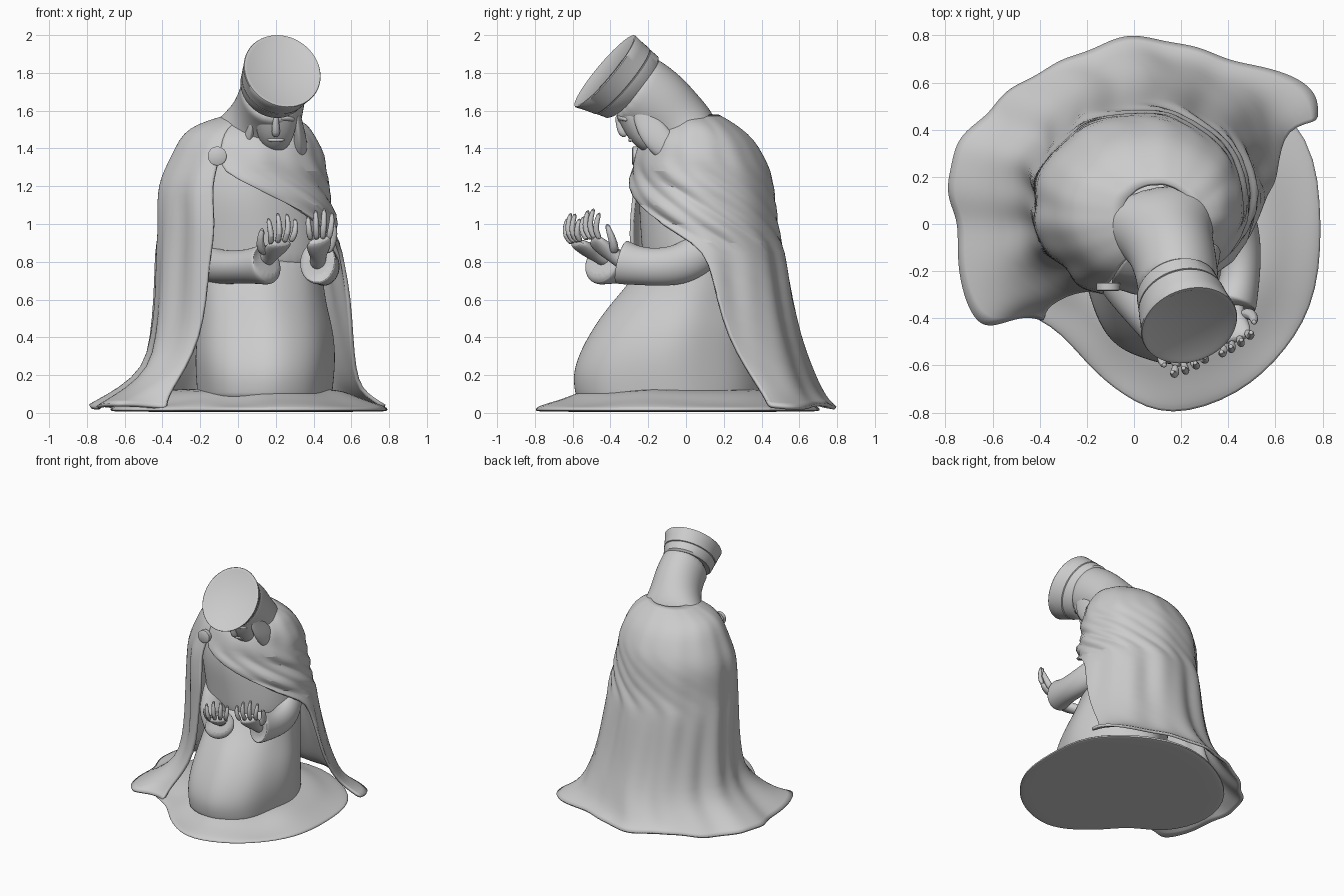
import bpy, bmesh
from math import sin, cos, pi, radians, exp
from mathutils import Vector

X, Z = Vector((1, 0, 0)), Vector((0, 0, 1))


def loft(name, rings, closed=True, caps=True, sub=2, thick=0):
    """Skin a list of equal-length point rings."""
    bm = bmesh.new()
    rows = [[bm.verts.new(p) for p in r] for r in rings]
    n = len(rows[0])
    for a, b in zip(rows, rows[1:]):
        for i in range(n if closed else n - 1):
            j = (i + 1) % n
            bm.faces.new((a[i], a[j], b[j], b[i]))
    if caps:
        bm.faces.new(rows[0])
        bm.faces.new(rows[-1])
    bmesh.ops.recalc_face_normals(bm, faces=bm.faces)
    me = bpy.data.meshes.new(name)
    bm.to_mesh(me)
    bm.free()
    ob = bpy.data.objects.new(name, me)
    bpy.context.collection.objects.link(ob)
    if sub:
        m = ob.modifiers.new("smooth", 'SUBSURF')
        m.levels = m.render_levels = sub
    if thick:
        m = ob.modifiers.new("cloth", 'SOLIDIFY')
        m.thickness, m.offset = thick, 0
    return ob


def tube(name, path, ref=X, axis=None, seg=16, sub=2):
    """Elliptical sections (x, y, z, a, b) along a path; a lies along ref."""
    pts = [Vector(p[:3]) for p in path]
    rings = []
    for i, p in enumerate(path):
        t = axis or pts[min(i + 1, len(pts) - 1)] - pts[max(i - 1, 0)]
        t = Vector(t).normalized()
        s = (ref - t * ref.dot(t)).normalized()
        u = t.cross(s)
        rings.append([pts[i] + s * p[3] * cos(k * 2 * pi / seg) + u * p[4] * sin(k * 2 * pi / seg)
                      for k in range(seg)])
    return loft(name, rings, sub=sub)


def stack(name, rows, fold=0.0, seg=40):
    """Horizontal ellipses (z, cx, cy, rx, ry) with soft folds."""
    rings = []
    for z, cx, cy, rx, ry in rows:
        ring = []
        for k in range(seg):
            t = k * 2 * pi / seg
            f = 1 + fold * (sin(5 * t + 3 * z) + .6 * sin(8 * t + 1))
            ring.append((cx + rx * f * cos(t), cy + ry * f * sin(t), z))
        rings.append(ring)
    return loft(name, rings)


# Spread hem of the robe on the floor
outline = [(-.34, -.42), (-.2, -.6), (-.05, -.73), (.15, -.83), (.45, -.73), (.65, -.54), (.79, -.3),
           (.80, .1), (.74, .45), (.25, .76), (-.2, .67), (-.6, .38), (-.72, 0), (-.58, -.34)]
hem = []
for s, z in [(.97, .005), (1, .01), (1, .03), (.92, .045), (.8, .07), (.68, .11), (.5, .13)]:
    hem.append([(.1 + (x - .1) * s, -.05 + (y + .05) * s, z + (.018 * sin(i * 2.3) if .04 < z < .12 else 0))
                for i, (x, y) in enumerate(outline)])
loft("robe_hem", hem)

# Kneeling skirt and torso
stack("skirt", [(.05, .14, -.1, .35, .48), (.1, .14, -.1, .355, .49), (.2, .14, -.11, .365, .495),
                (.32, .14, -.1, .37, .465), (.45, .14, -.06, .355, .43), (.56, .13, -.01, .335, .4),
                (.66, .12, .04, .33, .36), (.76, .11, .06, .33, .31), (.86, .1, .06, .33, .27)], .016)
stack("torso", [(.7, .1, .05, .34, .27), (.85, .1, .05, .36, .28), (1., .08, .06, .37, .3),
                (1.15, .06, .07, .37, .32), (1.3, .06, .06, .33, .29), (1.42, .08, .02, .24, .22),
                (1.48, .1, 0, .15, .15)], .008)

# Cloak: z, centre x, y, radius x, y, start and end angle of the open front
cloak = [(.025, 0, .15, .78, .635, 241, 24), (.06, .01, .14, .735, .6, 238, 26),
         (.12, .03, .13, .655, .57, 234, 26), (.23, .08, .12, .575, .53, 231, 22),
         (.4, .08, .12, .535, .47, 238, 13), (.6, .07, .11, .505, .44, 242, 7),
         (.8, .055, .1, .485, .42, 245, 3), (.9, .055, .09, .48, .41, 247, -6),
         (1., .05, .08, .47, .4, 248, -33), (1.1, .04, .08, .46, .39, 248, -58),
         (1.2, .03, .08, .445, .38, 248, -84), (1.28, .04, .08, .425, .36, 248, -108),
         (1.36, .05, .07, .395, .33, 248, -112), (1.44, .055, .06, .362, .295, 248, -112),
         (1.5, .06, .05, .315, .235, 248, -112), (1.54, .085, .045, .24, .18, 248, -112),
         (1.57, .1, .04, .15, .13, 248, -112)]
rings = []
for z, cx, cy, rx, ry, a0, a1 in cloak:
    ring = []
    low = exp(-z / .1)
    amp = .024 * min(1, max(.3, (1.5 - z) / .4)) * (1 - .6 * low)
    for k in range(81):
        d = a0 + (a1 - a0) * k / 80
        t = radians(d)
        f = 1 + amp * (sin(9 * t + 1.5 * z) + .7 * sin(16 * t + 1 - 2 * z))
        f -= .11 * low * exp(-((d - 128) / 25) ** 2)
        if d < 20 and z > .95:  # draped diagonal folds over the chest
            f += .028 * sin(z * 38 + t * 5)
        gl, gr = low * exp(-((d - 217) / 13) ** 2), low * exp(-((d - 35) / 13) ** 2)
        ring.append((cx + rx * f * cos(t) - .05 * gl + .16 * gr,
                     cy + ry * f * sin(t) - .23 * gl + .07 * gr,
                     z + .012 * low * (1 + sin(7 * t))))
    rings.append(ring)
loft("cloak", rings, closed=False, caps=False, sub=1, thick=.02)

# Brooch on the shoulder
tube("brooch", [(-.11, -.25, 1.36, .05, .05), (-.11, -.28, 1.36, .05, .05), (-.11, -.285, 1.36, .042, .042)],
     seg=32, sub=0)

# Veil from the hat down to the shoulders, with side flaps framing the face
tube("veil", [(.19, -.30, 1.73, .172, .2), (.185, -.23, 1.69, .175, .2), (.17, -.145, 1.63, .18, .195),
              (.145, -.07, 1.555, .19, .185), (.12, -.01, 1.48, .24, .19), (.09, .08, 1.39, .29, .15)], seg=24)
for x0, x1, x2 in ((.085, .065, .04), (.305, .325, .33)):
    tube("veil_flap", [(x0, -.24, 1.68, .02, .04), (x0, -.23, 1.6, .022, .06), (x1, -.19, 1.5, .025, .075),
                       (x2, -.12, 1.42, .04, .08), (x2, -.05, 1.35, .04, .06)])

# Face bowed under the hat
tube("face", [(.2, -.16, 1.42, .05, .05), (.2, -.2, 1.43, .08, .06), (.2, -.24, 1.49, .105, .08),
              (.2, -.27, 1.57, .12, .09), (.2, -.29, 1.64, .12, .1)])
tube("nose", [(.2, -.36, 1.58, .016, .02), (.2, -.35, 1.53, .02, .023), (.2, -.34, 1.485, .026, .026),
              (.2, -.315, 1.465, .018, .018)], seg=8)
for sx in (-1, 1):
    tube("brow", [(.2 + sx * .02, -.355, 1.56, .015, .015), (.2 + sx * .06, -.34, 1.565, .018, .018),
                  (.2 + sx * .1, -.31, 1.55, .012, .012)], ref=Z, seg=8)
tube("mouth", [(.15, -.285, 1.445, .008, .008), (.2, -.3, 1.445, .014, .014), (.25, -.285, 1.445, .008, .008)],
     ref=Z, seg=8)

# Collar beneath the chin
tube("collar", [(.15, -.13, 1.34, .15, .12), (.16, -.14, 1.38, .15, .11), (.17, -.14, 1.42, .13, .09)],
     axis=(0, -.2, 1), seg=24)

# Flared hat with a band, tilted forward
base, top = Vector((.185, -.285, 1.725)), Vector((.235, -.43, 1.81))
profile = [(-.08, .165, .195), (0, .176, .212), (.33, .185, .222), (.34, .181, .218), (.36, .181, .218),
           (.38, .188, .226), (.7, .197, .236), (.97, .208, .247), (1.0, .205, .245), (1.0, .19, .23),
           (.97, .18, .22)]
tube("hat", [(*base.lerp(top, f), a, b) for f, a, b in profile], axis=(.2, -.75, .63), seg=56, sub=0)

# Sleeves with turned cuffs
tube("sleeve_left", [(-.18, .05, .95, .1, .08), (-.18, -.02, .84, .11, .09), (-.14, -.12, .775, .1, .09),
                     (-.05, -.25, .77, .09, .1), (.06, -.37, .775, .09, .1), (.14, -.44, .785, .11, .115),
                     (.155, -.452, .787, .11, .115), (.158, -.455, .79, .07, .08)], ref=Z)
tube("sleeve_right", [(.33, .14, .97, .1, .1), (.38, .1, .87, .1, .12), (.435, .02, .8, .09, .115),
                      (.46, -.1, .77, .085, .105), (.45, -.24, .775, .085, .1), (.425, -.33, .795, .1, .12),
                      (.42, -.345, .80, .1, .12), (.42, -.347, .80, .07, .08)])


def hand(side, wrist, d, s):
    """Cupped open hand: d points along the palm, s from thumb to little finger."""
    w, d, s = Vector(wrist), Vector(d).normalized(), Vector(s).normalized()
    tube("palm_" + side, [(*(w + d * l), a, b) for l, a, b in
                          [(-.1, .045, .04), (0, .042, .038), (.05, .06, .04), (.1, .072, .034), (.15, .068, .022)]],
         ref=s)
    up = (Z - d * .1).normalized()
    for i, length in enumerate((.95, 1.1, 1.05, .85)):
        off = -.058 + i * .038
        k = w + d * .135 + s * off
        m = k + (d * .65 + up * .35 + s * off * 3).normalized() * .065 * length
        e = m + (up + s * off * 3).normalized() * .055 * length
        t = e + (up - d * .25).normalized() * .05 * length
        tube("finger_" + side, [(*k, .018, .018), (*m, .018, .018), (*e, .016, .016), (*t, .012, .012)],
             ref=s, seg=8, sub=1)
    pts = [w + d * .03 - s * .04, w + d * .06 - s * .085 + Z * .02, w + d * .1 - s * .1 + Z * .06,
           w + d * .12 - s * .095 + Z * .1]
    tube("thumb_" + side, [(*p, r, r) for p, r in zip(pts, (.028, .026, .02, .013))], ref=s, seg=8, sub=1)


hand("left", (.17, -.47, .835), (.42, -.82, .48), (.9, .38, .1))
hand("right", (.425, -.38, .83), (.04, -.77, .6), (-.8, -.55, 0))

# Smooth shading with crisp rims
bpy.ops.object.select_all(action='SELECT')
bpy.context.view_layer.objects.active = bpy.data.objects["cloak"]
bpy.ops.object.shade_smooth_by_angle(angle=radians(40))
